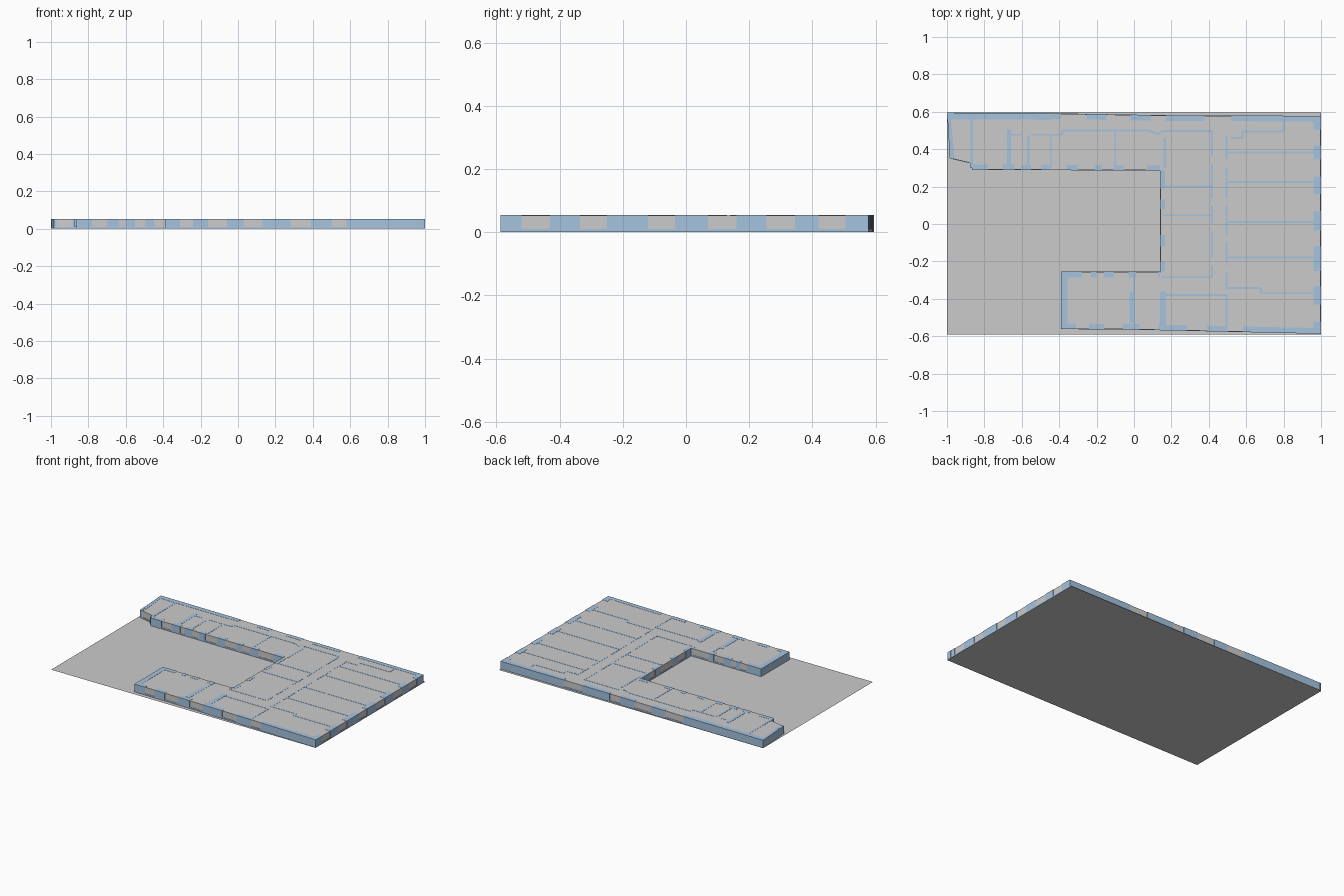
import bpy, bmesh
from mathutils import Vector

if "Cube" in bpy.data.objects:
    bpy.data.objects.remove(bpy.data.objects["Cube"])

H = 0.054          # wall height
SILL = 0.01        # window sill height
BASE = 0.0008      # walls sit just above the site plate

blue = bpy.data.materials.new("wall_blue")
blue.diffuse_color = (0.38, 0.55, 0.74, 1)
blue.use_nodes = True
blue.node_tree.nodes["Principled BSDF"].inputs["Base Color"].default_value = blue.diffuse_color


def finish(name, bm, mat=None):
    bmesh.ops.recalc_face_normals(bm, faces=bm.faces)
    me = bpy.data.meshes.new(name)
    bm.to_mesh(me)
    bm.free()
    ob = bpy.data.objects.new(name, me)
    bpy.context.collection.objects.link(ob)
    if mat:
        me.materials.append(mat)
    return ob


def prism(bm, pts, z0, z1):
    low = [bm.verts.new((p[0], p[1], z0)) for p in pts]
    top = [bm.verts.new((p[0], p[1], z1)) for p in pts]
    bm.faces.new(low[::-1])
    bm.faces.new(top)
    n = len(pts)
    for i in range(n):
        j = (i + 1) % n
        bm.faces.new((low[i], low[j], top[j], top[i]))


def inset(pts, d):
    """Move every edge of a counter-clockwise outline inwards by d."""
    out = []
    for i, p in enumerate(pts):
        p = Vector(p)
        a = (p - Vector(pts[i - 1])).normalized()
        b = (Vector(pts[(i + 1) % len(pts)]) - p).normalized()
        na, nb = Vector((-a.y, a.x)), Vector((-b.y, b.x))
        out.append(p + (na + nb) * d / (1 + na.dot(nb)))
    return out


def facade(name, p, q, t, axis, windows):
    """Outer wall p to q, thickness t to its left; windows are ranges on an axis."""
    p, q = Vector(p), Vector(q)
    d = (q - p).normalized()
    n = Vector((-d.y, d.x)) * t
    at = lambda v: p + (q - p) * (v - p[axis]) / (q[axis] - p[axis])
    sign = 1 if q[axis] > p[axis] else -1
    stops = sorted([v for w in windows for v in w] + [p[axis], q[axis]], key=lambda v: v * sign)
    bm = bmesh.new()
    for i in range(len(stops) - 1):
        a, b = at(stops[i]), at(stops[i + 1])
        prism(bm, [a, b, b + n, a + n], BASE, SILL if i % 2 else H)
    finish(name, bm, blue)


def partition(bm, p, q, t=0.01):
    p, q = Vector(p), Vector(q)
    d = (q - p).normalized()
    n = Vector((-d.y, d.x)) * t / 2
    prism(bm, [p - n, q - n, q + n, p + n], SILL, H)


# Site plate
bm = bmesh.new()
bm.faces.new([bm.verts.new((x, y, 0)) for x, y in
              ((-1, -.59), (1, -.59), (1, .595), (-1, .595))])
finish("site_plate", bm)

# Building outline, counter-clockwise, and filled room volume
outline = [(-.39, -.562), (0, -.565), (.999, -.587), (.999, .578), (.2, .581), (-.45, .592),
           (-.999, .595), (-.985, .35), (-.865, .322), (-.865, .29),
           (.14, .285), (.14, -.255), (-.39, -.255)]
bm = bmesh.new()
prism(bm, inset(outline, .002), BASE, H - .001)
finish("room_volume", bm)

# Outer walls with window gaps: name, start index, thickness, axis, windows
o = outline
for name, i, t, axis, wins in [
    ("south_wall_west", 0, .03, 0, [(-.31, -.24), (-.16, -.06)]),
    ("south_wall_east", 1, .03, 0, [(.03, .13), (.28, .39), (.50, .58)]),
    ("east_wall", 2, .038, 1,
     [(-.52, -.43), (-.335, -.25), (-.12, -.035), (.07, .16), (.255, .345), (.42, .505)]),
    ("north_wall_east", 3, .03, 0, [(.38, .52)]),
    ("north_wall_middle", 4, .03, 0, [(.09, .17), (-.15, -.02), (-.39, -.25)]),
    ("north_wall_west", 5, .035, 0, []),
    ("west_wall", 6, .012, 1, []),
    ("splayed_wall", 7, .012, 0, [(-.97, -.885)]),
    ("splay_return", 8, .012, 1, []),
    ("court_north_wall", 9, .028, 0,
     [(-.78, -.70), (-.64, -.605), (-.55, -.495), (-.45, -.36), (-.30, -.21),
      (-.17, -.11), (-.05, .07)]),
    ("court_east_wall", 10, .025, 1, [(.19, .13), (.08, -.06), (-.12, -.2)]),
    ("court_south_wall", 11, .03, 0, [(.13, .01), (-.03, -.11), (-.16, -.2), (-.23, -.28)]),
    ("south_wing_end", 12, .035, 1, []),
]:
    facade(name, o[i], o[(i + 1) % len(o)], t, axis, wins)

# Corridor walls with door gaps
bm = bmesh.new()
for x, top, low, doors in ((.418, .5, -.285, (.34, .12, -.02, -.2)),
                           (.495, .47, -.35, (.32, .12, -.08, -.24))):
    y = top
    for d in doors:
        partition(bm, (x, y), (x, d + .02))
        y = d - .02
    partition(bm, (x, y), (x, low))
for p, q in [((-.385, .48), (-.385, .5)), ((-.385, .5), (.08, .5)), ((.08, .5), (.125, .48)),
             ((.125, .48), (.16, .498)), ((.16, .498), (.42, .498)),
             ((-.66, .477), (-.6, .477)), ((-.55, .477), (-.385, .477))]:
    partition(bm, p, q)
finish("corridor_walls", bm, blue)

# East room dividers
bm = bmesh.new()
for y in (.383, .225, .01, -.18):
    partition(bm, (.495, y), (.97, y))
for p, q in [((.495, -.342), (.68, -.342)), ((.68, -.34), (.68, -.37)), ((.68, -.37), (.97, -.37)),
             ((.515, .46), (.58, .46)), ((.58, .46), (.58, .497)), ((.58, .495), (.8, .495)),
             ((.8, .495), (.8, .55))]:
    partition(bm, p, q)
finish("east_room_dividers", bm, blue)

# Court-side and wing room dividers
bm = bmesh.new()
for y, a, b in ((.2, .15, .42), (.047, .15, .42), (-.285, .15, .42), (-.38, .15, .495)):
    partition(bm, (a, y), (b, y))
for x, a, b, t in ((-.1, .5, .3, .01), (.165, .46, .3, .012), (-.445, .477, .3, .01),
                   (-.565, .47, .3, .012), (-.668, .505, .3, .022), (-.868, .56, .3, .014),
                   (0, -.28, -.55, .01), (-.012, -.36, -.53, .022), (.155, -.36, -.56, .03),
                   (.495, -.38, -.56, .01)):
    partition(bm, (x, a), (x, b), t)
partition(bm, (-.985, .56), (-.965, .35), .012)
finish("wing_room_dividers", bm, blue)
